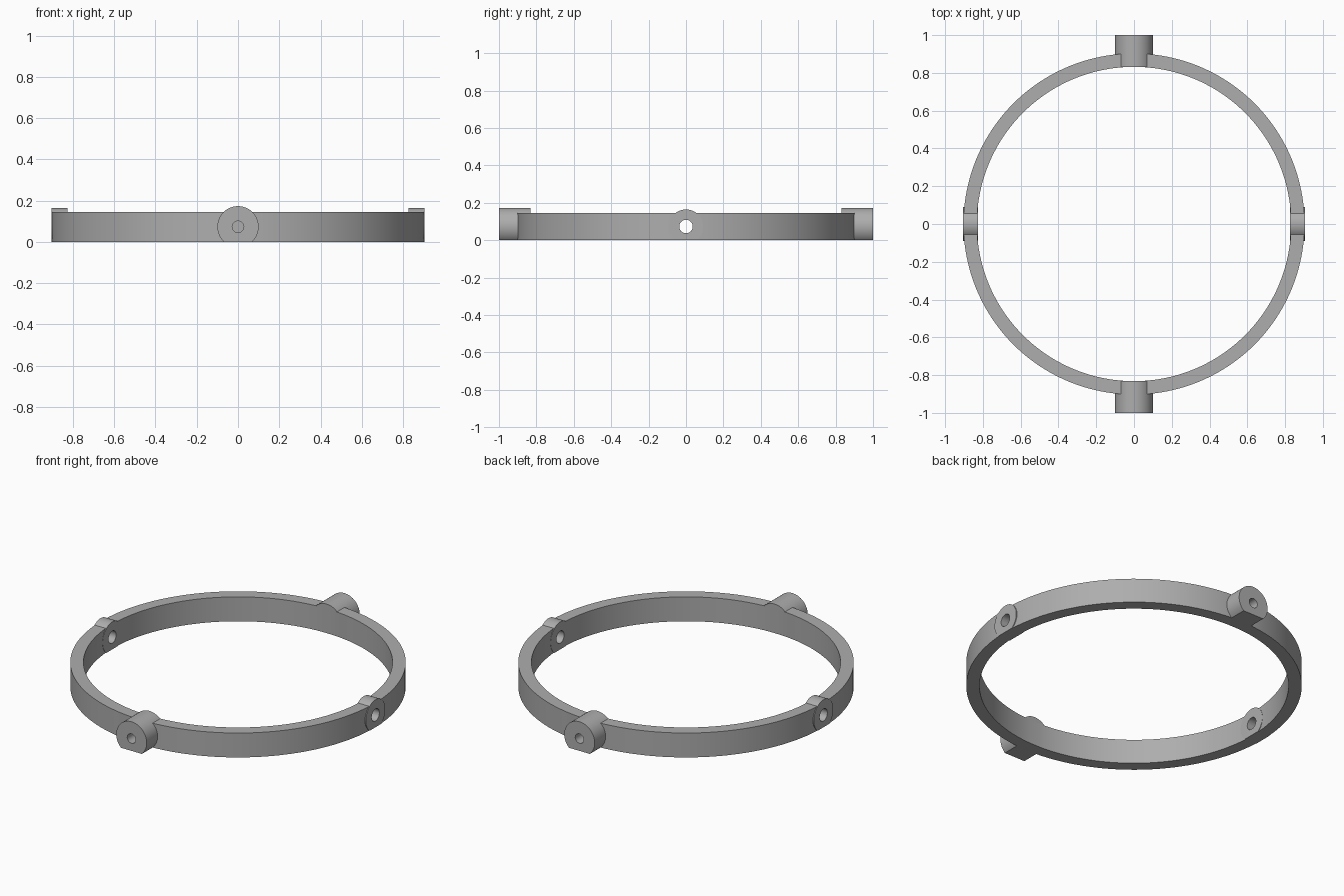
import bpy
from math import pi, radians

cube = bpy.data.objects.get("Cube")
if cube:
    bpy.data.objects.remove(cube, do_unlink=True)

OUTER, INNER, HEIGHT, AXIS_Z = 0.903, 0.832, 0.145, 0.073

grey = bpy.data.materials.new("plain grey")
grey.use_nodes = True
colour = (0.42, 0.42, 0.42, 1)
grey.diffuse_color = colour
grey.node_tree.nodes["Principled BSDF"].inputs["Base Color"].default_value = colour


def cylinder(name, radius, start, end, axis, sides):
    """Cylinder between two signed distances along an axis."""
    mid = (start + end) / 2
    loc, rot = {
        "x": ((mid, 0, AXIS_Z), (0, pi / 2, 0)),
        "y": ((0, mid, AXIS_Z), (pi / 2, 0, 0)),
        "z": ((0, 0, mid), (0, 0, 0)),
    }[axis]
    bpy.ops.mesh.primitive_cylinder_add(
        vertices=sides, radius=radius, depth=abs(end - start), location=loc, rotation=rot)
    obj = bpy.context.object
    obj.name = name
    obj.data.materials.append(grey)
    bpy.ops.object.transform_apply(location=True, rotation=True, scale=True)
    return obj


def combine(target, tool, operation):
    """Apply a boolean and discard the tool."""
    bpy.context.view_layer.objects.active = target
    mod = target.modifiers.new("combine", "BOOLEAN")
    mod.operation, mod.object, mod.solver = operation, tool, "EXACT"
    bpy.ops.object.modifier_apply(modifier=mod.name)
    bpy.data.objects.remove(tool, do_unlink=True)


# Plain hoop
ring = cylinder("ring", OUTER, 0, HEIGHT, "z", 160)
combine(ring, cylinder("bore", INNER, -0.1, 0.3, "z", 160), "DIFFERENCE")

for side in (-1, 1):
    # Long pivot bosses front and back, thin lugs left and right
    combine(ring, cylinder("boss", 0.1, side * 0.831, side, "y", 64), "UNION")
    combine(ring, cylinder("lug", 0.091, side * 0.826, side * 0.904, "x", 64), "UNION")

# Flat underside
bpy.ops.mesh.primitive_cube_add(size=4, location=(0, 0, -2))
combine(ring, bpy.context.object, "DIFFERENCE")

for side in (-1, 1):
    # Blind holes in the bosses, through holes in the lugs
    combine(ring, cylinder("blind_hole", 0.028, side * 0.88, side * 1.1, "y", 32), "DIFFERENCE")
    combine(ring, cylinder("through_hole", 0.036, side * 0.7, side * 1.1, "x", 32), "DIFFERENCE")

ring.name = "gimbal_ring"
bpy.ops.object.select_all(action="DESELECT")
ring.select_set(True)
bpy.context.view_layer.objects.active = ring
bpy.ops.object.shade_smooth_by_angle(angle=radians(30))
